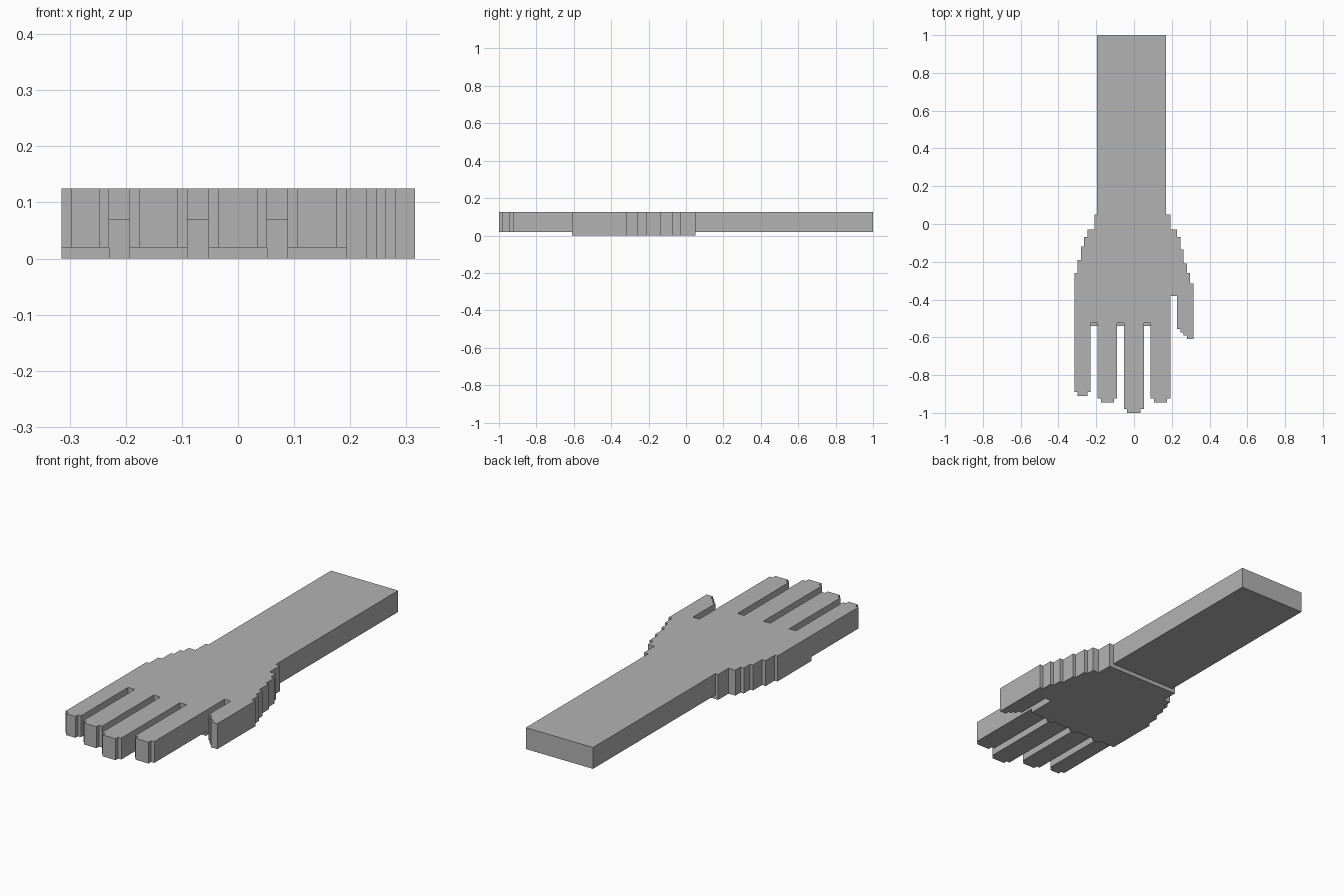
import bpy, bmesh

if "Cube" in bpy.data.objects:
    bpy.data.objects.remove(bpy.data.objects["Cube"])

TOP = 0.125     # shared flat top
LOW = 0.02      # underside of forearm and fingers

grey = bpy.data.materials.new("plain grey")
grey.diffuse_color = (0.45, 0.45, 0.45, 1)
grey.use_nodes = True
grey.node_tree.nodes["Principled BSDF"].inputs["Base Color"].default_value = grey.diffuse_color


def prism(name, outline, z0, z1):
    """Extrude a flat outline between two heights."""
    bm = bmesh.new()
    face = bm.faces.new([bm.verts.new((x, y, z0)) for x, y in outline])
    up = bmesh.ops.extrude_face_region(bm, geom=[face])["geom"]
    bmesh.ops.translate(bm, vec=(0, 0, z1 - z0),
                        verts=[v for v in up if isinstance(v, bmesh.types.BMVert)])
    bmesh.ops.recalc_face_normals(bm, faces=bm.faces)
    mesh = bpy.data.meshes.new(name)
    bm.to_mesh(mesh)
    bm.free()
    mesh.materials.append(grey)
    obj = bpy.data.objects.new(name, mesh)
    bpy.context.collection.objects.link(obj)
    return obj


def stairs(start_y, steps):
    """Stepped edge: each step is (x, y at which that step ends)."""
    pts, y = [], start_y
    for x, end in steps:
        pts += [(x, y), (x, end)]
        y = end
    return pts


# palm with stepped sides and the thumb
left = stairs(0.05, [(-0.21, -0.03), (-0.247, -0.07), (-0.265, -0.12),
                     (-0.28, -0.19), (-0.30, -0.26), (-0.315, -0.525)])
right = stairs(0.05, [(0.193, -0.03), (0.228, -0.07), (0.247, -0.135),
                      (0.262, -0.21), (0.28, -0.26), (0.297, -0.315),
                      (0.315, -0.61)])
thumb_tip = stairs(-0.61, [(0.28, -0.59), (0.262, -0.575),
                           (0.247, -0.555), (0.228, -0.38)])
crotch = [(0.193, -0.38), (0.193, -0.525)]
hand = prism("hand", left + crotch[::-1] + (right + thumb_tip)[::-1], 0, TOP)

# forearm, slightly thinner than the palm
parts = [prism("forearm", [(-0.195, 0), (0.17, 0), (0.17, 1), (-0.195, 1)], LOW, TOP)]

# fingers with a small step at each tip: left, right, shoulder y, tip y
fingers = [(-0.315, -0.23, -0.89, -0.91), (-0.193, -0.09, -0.925, -0.945),
           (-0.053, 0.052, -0.98, -1.0), (0.088, 0.193, -0.925, -0.945)]
for i, (a, b, ys, yt) in enumerate(fingers):
    parts.append(prism("finger_%d" % (i + 1),
                       [(a, -0.5), (a, ys), (a + 0.017, ys), (a + 0.017, yt),
                        (b - 0.017, yt), (b - 0.017, ys), (b, ys), (b, -0.5)], LOW, TOP))

# low webs between neighbouring fingers
for i in range(3):
    a, b = fingers[i][1], fingers[i + 1][0]
    parts.append(prism("web_%d" % (i + 1),
                       [(a, -0.5), (a, -0.54), (b, -0.54), (b, -0.5)], 0, 0.07))

# fuse everything into one clean solid
bpy.context.view_layer.objects.active = hand
for part in parts:
    mod = hand.modifiers.new("join " + part.name, 'BOOLEAN')
    mod.operation = 'UNION'
    mod.solver = 'EXACT'
    mod.object = part
    bpy.ops.object.modifier_apply(modifier=mod.name)
    bpy.data.objects.remove(part, do_unlink=True)
